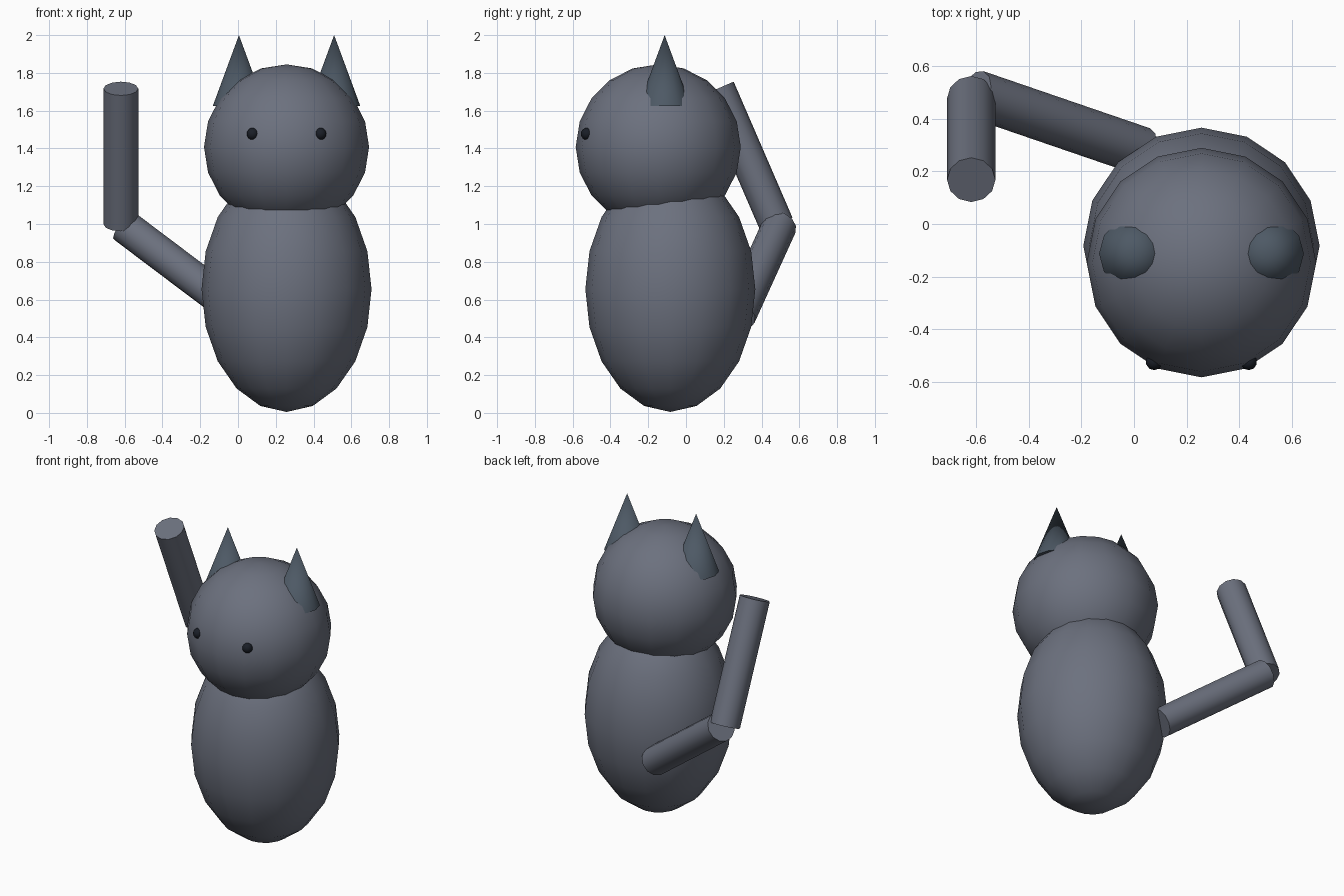
import bpy
import math
from mathutils import Vector

if "Cube" in bpy.data.objects:
    bpy.data.objects.remove(bpy.data.objects["Cube"])


def material(name, rgb):
    m = bpy.data.materials.new(name)
    m.diffuse_color = (*rgb, 1)
    m.use_nodes = True
    m.node_tree.nodes["Principled BSDF"].inputs["Base Color"].default_value = m.diffuse_color
    return m


FUR = material("fur", (0.15, 0.165, 0.21))
EAR = material("ear", (0.075, 0.10, 0.13))
DARK = material("eye", (0.01, 0.013, 0.02))


def finish(name, mat):
    ob = bpy.context.object
    ob.name = name
    ob.data.materials.append(mat)
    bpy.ops.object.shade_smooth_by_angle(angle=math.radians(40))
    return ob


def ball(name, loc, size, mat, segments=16, rings=10):
    bpy.ops.mesh.primitive_uv_sphere_add(segments=segments, ring_count=rings, radius=1, location=loc)
    bpy.context.object.scale = size
    bpy.ops.object.transform_apply(location=False, rotation=False, scale=True)
    return finish(name, mat)


def rod(name, start, end, radius, mat):
    a, b = Vector(start), Vector(end)
    bpy.ops.mesh.primitive_cylinder_add(vertices=12, radius=radius, depth=(b - a).length, location=(a + b) / 2)
    bpy.context.object.rotation_euler = (b - a).to_track_quat('Z', 'Y').to_euler()
    return finish(name, mat)


CX = 0.257  # symmetry plane of the body and head

# Egg-shaped body and round head
ball("body", (CX, -0.083, 0.655), (0.45, 0.45, 0.65), FUR)
ball("head", (CX, -0.147, 1.408), (0.437, 0.437, 0.437), FUR)

# Ears and eyes, mirrored about the body centre
for side, s in (("left", -1), ("right", 1)):
    bpy.ops.mesh.primitive_cone_add(vertices=12, radius1=0.138, radius2=0, depth=0.374,
                                    location=(CX + s * 0.252, -0.113, 1.813))
    finish("ear_" + side, EAR)
    ball("eye_" + side, (CX + s * 0.18, -0.525, 1.477), (0.032,) * 3, DARK, 10, 8)

# Tail in two straight sections with a bend
rod("tail_lower", (0.03, 0.278, 0.513), (-0.603, 0.495, 0.99), 0.092, FUR)
rod("tail_upper", (-0.62, 0.479, 0.998), (-0.62, 0.168, 1.717), 0.092, FUR)
